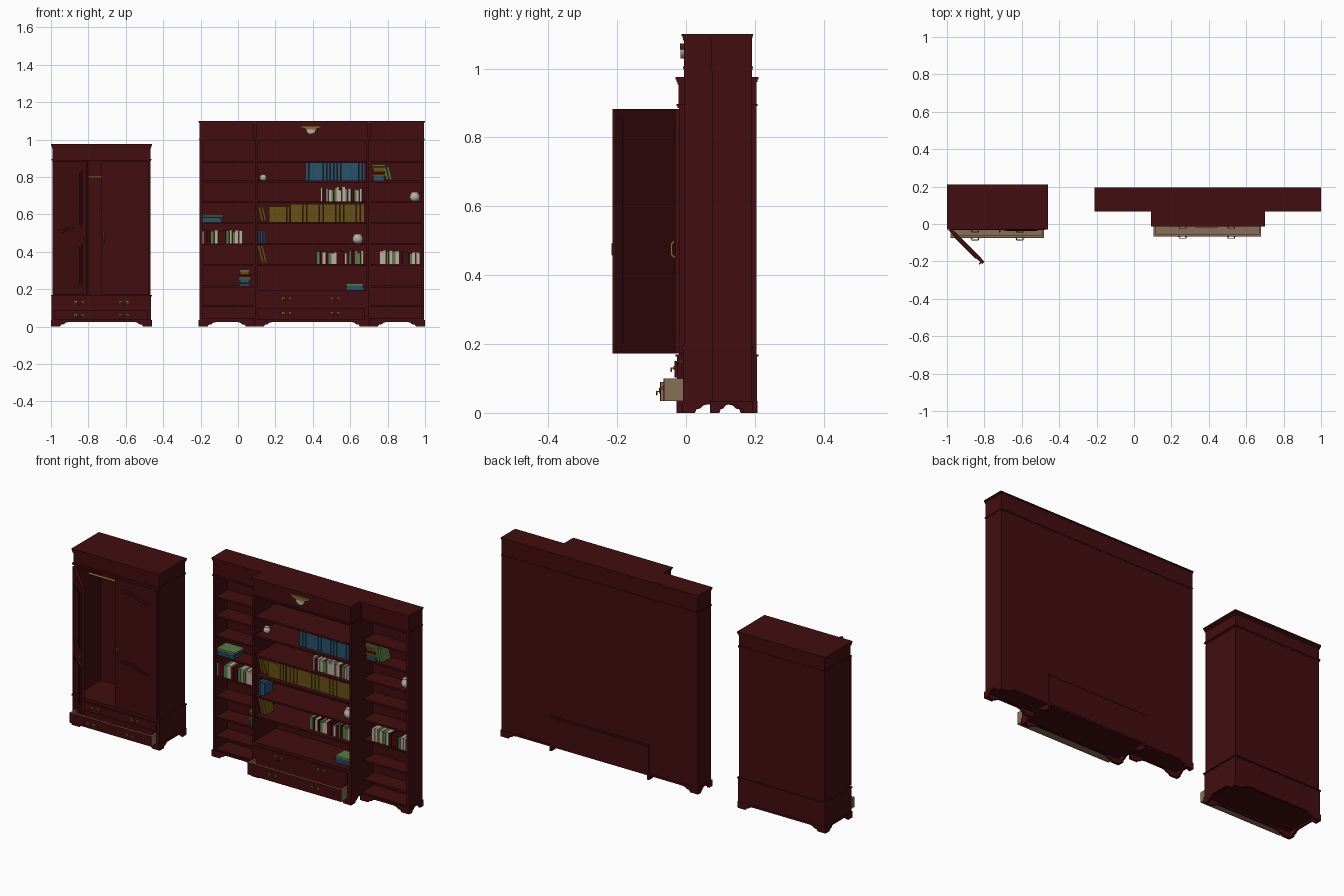
import bpy, bmesh, math, random
from mathutils import Matrix, Vector

random.seed(4)
old = bpy.data.objects.get("Cube")
if old:
    bpy.data.objects.remove(old, do_unlink=True)


def material(name, *rgb):
    m = bpy.data.materials.new(name)
    m.use_nodes = True
    m.diffuse_color = (*rgb, 1)
    m.node_tree.nodes["Principled BSDF"].inputs["Base Color"].default_value = (*rgb, 1)
    return m


wood = material("mahogany", 0.055, 0.004, 0.005)
pale = material("drawer_wood", 0.25, 0.155, 0.095)
brass = material("brass", 0.26, 0.15, 0.03)
yellow = material("yellow_cover", 0.14, 0.08, 0.008)
blue = material("blue_cover", 0.02, 0.085, 0.15)
green = material("green_cover", 0.10, 0.20, 0.06)
white = material("cream", 0.52, 0.42, 0.36)


def finish(name, bm, mats, smooth=False):
    bmesh.ops.recalc_face_normals(bm, faces=bm.faces)
    me = bpy.data.meshes.new(name)
    bm.to_mesh(me)
    bm.free()
    for m in mats:
        me.materials.append(m)
    if smooth:
        me.shade_smooth()
    ob = bpy.data.objects.new(name, me)
    bpy.context.collection.objects.link(ob)
    return ob


def add_box(bm, x0, x1, y0, y1, z0, z1, index=0, lean=0):
    size = Matrix.Diagonal((x1 - x0, y1 - y0, z1 - z0, 1))
    place = Matrix.Translation(((x0 + x1) / 2, (y0 + y1) / 2, (z0 + z1) / 2))
    geo = bmesh.ops.create_cube(bm, size=1, matrix=place @ Matrix.Rotation(lean, 4, 'Y') @ size)
    for f in {f for v in geo["verts"] for f in v.link_faces}:
        f.material_index = index


def box(name, *dims, mat=wood):
    bm = bmesh.new()
    add_box(bm, *dims)
    return finish(name, bm, [mat])


def prism(name, pts, t0, t1, axis='y', mat=wood):
    """Extrude a flat outline along y (points are x, z) or x (points are y, z)."""
    bm = bmesh.new()
    f = bm.faces.new([bm.verts.new((p, t0, q) if axis == 'y' else (t0, p, q)) for p, q in pts])
    ext = bmesh.ops.extrude_face_region(bm, geom=[f])
    step = (0, t1 - t0, 0) if axis == 'y' else (t1 - t0, 0, 0)
    bmesh.ops.translate(bm, vec=step, verts=[v for v in ext["geom"] if isinstance(v, bmesh.types.BMVert)])
    return finish(name, bm, [mat])


def lathe(name, profile, loc, mat):
    bm = bmesh.new()
    vs = [bm.verts.new((r, 0, z)) for r, z in profile]
    es = [bm.edges.new(e) for e in zip(vs, vs[1:])]
    bmesh.ops.spin(bm, geom=vs + es, cent=(0, 0, 0), axis=(0, 0, 1), angle=math.tau, steps=20)
    bmesh.ops.remove_doubles(bm, verts=bm.verts, dist=0.0001)
    bmesh.ops.translate(bm, vec=loc, verts=bm.verts)
    return finish(name, bm, [mat], True)


def tube(name, pts, radius, mat=brass):
    cu = bpy.data.curves.new(name, 'CURVE')
    cu.dimensions, cu.bevel_depth, cu.bevel_resolution = '3D', radius, 2
    cu.use_fill_caps = True
    sp = cu.splines.new('POLY')
    sp.points.add(len(pts) - 1)
    for p, q in zip(sp.points, pts):
        p.co = (*q, 1)
    cu.materials.append(mat)
    ob = bpy.data.objects.new(name, cu)
    bpy.context.collection.objects.link(ob)
    return ob


def apron(name, a, b, t0, t1, h, foot, axis='y'):
    """Bracket-footed skirt with an ogee cut-out."""
    half = [(0.6, 0), (0.68, 0.3), (0.85, 0.36), (1.0, 0.62), (1.2, 0.7)]
    left = [(a + foot * p, h * q) for p, q in half]
    right = [(b - foot * p, h * q) for p, q in reversed(half)]
    prism(name, [(a, h), (a, 0)] + left + right + [(b, 0), (b, h)], t0, t1, axis)


def slab(name, x0, x1, y0, y1, z0, z1, steps=3, grow=0.007):
    """Moulding that steps outwards towards its top on the front and sides."""
    for i in range(steps):
        g = grow * (1 - (i + 1) / steps)
        box(name, x0 + g, x1 - g, y0 + g, y1 - g, z0 + (z1 - z0) * i / steps, z0 + (z1 - z0) * (i + 1) / steps)


def pull(x, y, z):
    """Drawer bail handle with two rosettes."""
    arc = [(x - 0.018 * math.cos(t), y - 0.01, z - 0.009 * math.sin(t)) for t in [i * math.pi / 8 for i in range(9)]]
    tube("drawer_handle", [(x - 0.018, y, z)] + arc + [(x + 0.018, y, z)], 0.0022)
    for s in (-0.018, 0.018):
        box("handle_rosette", x + s - 0.006, x + s + 0.006, y - 0.003, y, z - 0.006, z + 0.006, mat=brass)


def drawer(x0, x1, y0, y1, z0, z1):
    """Pulled-out tray with a wooden face."""
    bm = bmesh.new()
    add_box(bm, x0, x1, y0, y1, z0, z0 + 0.008)
    for a, b in ((x0, x0 + 0.01), (x1 - 0.01, x1)):
        add_box(bm, a, b, y0, y1, z0, z1)
    add_box(bm, x0, x1, y0, y0 + 0.01, z0, z1)
    finish("open_drawer", bm, [pale])
    box("drawer_face", x0, x1, y0 - 0.003, y0, z0, z1)


# ---- Wardrobe carcass ----
L, R, F, B = -1.0, -0.46, -0.03, 0.21
box("wardrobe_base", L + .004, R - .004, F + .004, B - .004, .033, .16)
slab("wardrobe_base_moulding", L, R, F, B, .158, .17, 2)
for y in (F + .002, B - .014):
    apron("wardrobe_skirt", L, R, y, y + .012, .035, .08)
for x in (L, R - .012):
    apron("wardrobe_side_skirt", F + .002, B - .002, x, x + .012, .035, .06, 'x')
for x in (L + .008, R - .026):
    box("wardrobe_side", x, x + .018, F + .01, B - .006, .165, .9)
box("wardrobe_back", L + .01, R - .01, B - .018, B - .006, .165, .9)
box("wardrobe_frieze", L + .008, R - .008, F + .008, B - .006, .885, .96)
slab("wardrobe_frieze_moulding", L + .003, R - .003, F + .003, B - .003, .885, .897, 2, .004)
slab("wardrobe_cornice", L, R, F, B, .953, .976)
tube("hanging_rail", [(L + .02, .09, .8), (R - .02, .09, .8)], .006)

# ---- Wardrobe doors: inner edge at local x = 0.255, hinge at 0 ----
def door_panel(z0, z1, y0, y1):
    a, b, n = .035, .222, 12
    wave = [(a + (b - a) * i / n, .018 * (1 - math.cos(math.pi * min(1, 1.25 * i / n)))) for i in range(n + 1)]
    low = [(x, z0) for x in (a, b)] if z0 < .3 else [(x, z0 + h) for x, h in wave]
    return prism("door_panel", low + [(x, z1 + h) for x, h in reversed(wave)], y0, y1)


def door(matrix):
    parts = [box("wardrobe_door", 0, .255, -.008, .008, .172, .882)]
    for z0, z1 in ((.215, .405), (.495, .80)):
        parts.append(door_panel(z0, z1, -.011, -.007))
        inner = door_panel(z0, z1, -.014, -.010)
        c = Vector((.1285, 0, (z0 + z1) / 2 + .015))
        s = Matrix.Diagonal((.86, 1, .9, 1))
        inner.data.transform(Matrix.Translation(c) @ s @ Matrix.Translation(-c))
        parts.append(inner)
    parts.append(box("door_inner_panel", .025, .23, .007, .010, .2, .855))
    parts.append(tube("door_handle", [(.243, -.008, .45), (.243, -.018, .46), (.243, -.018, .49), (.243, -.008, .5)], .0035))
    for ob in parts:
        ob.data.transform(matrix)
        if ob.type == 'MESH' and matrix.determinant() < 0:
            ob.data.flip_normals()


door(Matrix.Translation((-.475, F + .006, 0)) @ Matrix.Diagonal((-1, 1, 1, 1)))
door(Matrix.Translation((-.985, F + .002, 0)) @ Matrix.Rotation(math.radians(-45), 4, 'Z'))

# ---- Wardrobe drawers ----
box("wardrobe_top_drawer", -.98, -.48, F - .003, F + .01, .103, .15)
drawer(-.98, -.48, -.072, F + .01, .035, .09)
for x in (-.85, -.61):
    pull(x, F - .003, .13)
    pull(x, -.075, .062)

# ---- Bookcase carcass ----
WL, CL, CR, WR = -.21, .09, .70, 1.0
WF, CF, BK = .07, -.01, .195
box("bookcase_back", WL + .008, WR - .008, BK - .012, BK - .003, .03, 1.09)
for x in (WL + .005, WR - .019):
    box("bookcase_outer_side", x, x + .014, WF + .005, BK - .003, .03, 1.0)
for x in (CL, CR - .014):
    box("bookcase_upright", x, x + .014, CF + .004, BK - .003, .03, 1.0)
spans = ((WL, CL, WF), (CL, CR, CF), (CR, WR, WF))
for a, b, f in spans:
    box("bookcase_frieze", a + .005, b - .005, f + .004, BK - .003, 1.0, 1.09)
    slab("bookcase_frieze_moulding", a + .002, b - .002, f + .001, BK, .996, 1.006, 2, .004)
    slab("bookcase_cornice", a, b, f - .003, BK, 1.082, 1.1)
    box("bookcase_floor", a + .005, b - .005, f + .006, BK - .003, .028, .042)
    apron("bookcase_skirt", a, b, f, f + .012, .035, .08)
apron("bookcase_back_skirt", WL, WR, BK - .012, BK, .035, .08)
for x in (WL, WR - .012):
    apron("bookcase_side_skirt", WF, BK, x, x + .012, .035, .045, 'x')
for x in (CL, CR - .012):
    apron("bookcase_centre_skirt", CF, BK, x, x + .012, .035, .06, 'x')
levels = (.115, .22, .335, .445, .56, .67, .78, .885)
for z in levels:
    for a, b, f in spans:
        if f == WF or z > .3:
            box("shelf", a + .01, b - .01, f + .013, BK - .01, z - .01, z)

# ---- Bookcase drawers ----
box("bookcase_drawer_case", CL + .002, CR - .002, CF + .002, BK + .001, .033, .185)
slab("bookcase_case_moulding", CL, CR, CF - .002, BK, .183, .195, 2, .004)
box("bookcase_top_drawer", CL + .015, CR - .022, CF - .003, CF + .01, .112, .176)
drawer(CL + .015, CR - .022, -.063, CF + .01, .035, .1)
for x in (.26, .52):
    pull(x, CF - .003, .15)
    pull(x, -.066, .072)

# ---- Frieze lamp ----
prism("lamp_shade", [(.33, 1.073), (.45, 1.073), (.44, 1.064), (.415, 1.055), (.365, 1.055), (.34, 1.064)], -.018, -.004, mat=brass)
prism("lamp_globe", [(.39 + .027 * math.cos(t), 1.057 - .028 * math.sin(t)) for t in [i * math.pi / 10 for i in range(11)]], -.016, -.004, mat=white)

# ---- Books and pots ----
def books(x0, x1, z, h, y, covers, width=.019, vary=0):
    bm, x = bmesh.new(), x0
    while x < x1 - width * .6:
        w = min(width * random.uniform(1 - vary, 1 + vary), x1 - x)
        add_box(bm, x + .0008, x + w - .0008, y, y + .075, z, z + h * random.uniform(1 - vary, 1), random.randrange(len(covers)))
        x += w
    finish("book_row", bm, covers)


def stack(x0, x1, z, count, y, covers):
    bm = bmesh.new()
    for i in range(count):
        s = random.uniform(0, .012)
        add_box(bm, x0 + s, x1 - s, y, y + .08, z + .0125 * i, z + .0125 * i + .0115, i % len(covers))
    finish("book_stack", bm, covers)


def leaning(x, z, y, cover, h=.08):
    bm = bmesh.new()
    for i in range(2):
        add_box(bm, x + .017 * i, x + .017 * i + .013, y, y + .07, z + .004, z + h, 0, -.25)
    finish("leaning_books", bm, [cover])


def pot(x, y, z, r):
    prof = [(0, 0), (.55, 0), (.9, .35), (1, .8), (.85, 1.3), (.65, 1.5), (.7, 1.75), (.55, 1.75), (0, 1.4)]
    lathe("pot", [(r * p, r * q) for p, q in prof], (x, y, z), white)


mixed = [white, green, white, wood]
CY, WY = .025, .09
books(.36, .68, .78, .1, CY, [blue])
books(.44, .68, .67, .08, CY, mixed, .016, .25)
books(.165, .275, .56, .082, CY, [yellow])
books(.28, .68, .56, .095, CY, [yellow], .022)
books(.106, .145, .445, .07, CY, [blue], .013)
books(.42, .68, .335, .075, CY, mixed, .016, .25)
leaning(.115, .56, CY, yellow)
leaning(.115, .335, CY, yellow, .1)
stack(.57, .68, .195, 3, CY, [blue, blue, green])
pot(.135, .06, .78, .019)
pot(.64, .06, .445, .029)
books(-.198, .03, .445, .08, WY, mixed, .018, .25)
stack(-.2, -.08, .56, 3, WY, [blue, blue, green])
stack(0, .07, .22, 7, WY, [blue, blue, blue, yellow, wood, yellow, green])
stack(.715, .79, .78, 7, WY, [blue, blue, yellow, wood, yellow, yellow, green])
leaning(.785, .78, WY, green, .075)
books(.755, .975, .335, .075, WY, mixed, .016, .25)
pot(.945, .125, .67, .028)
